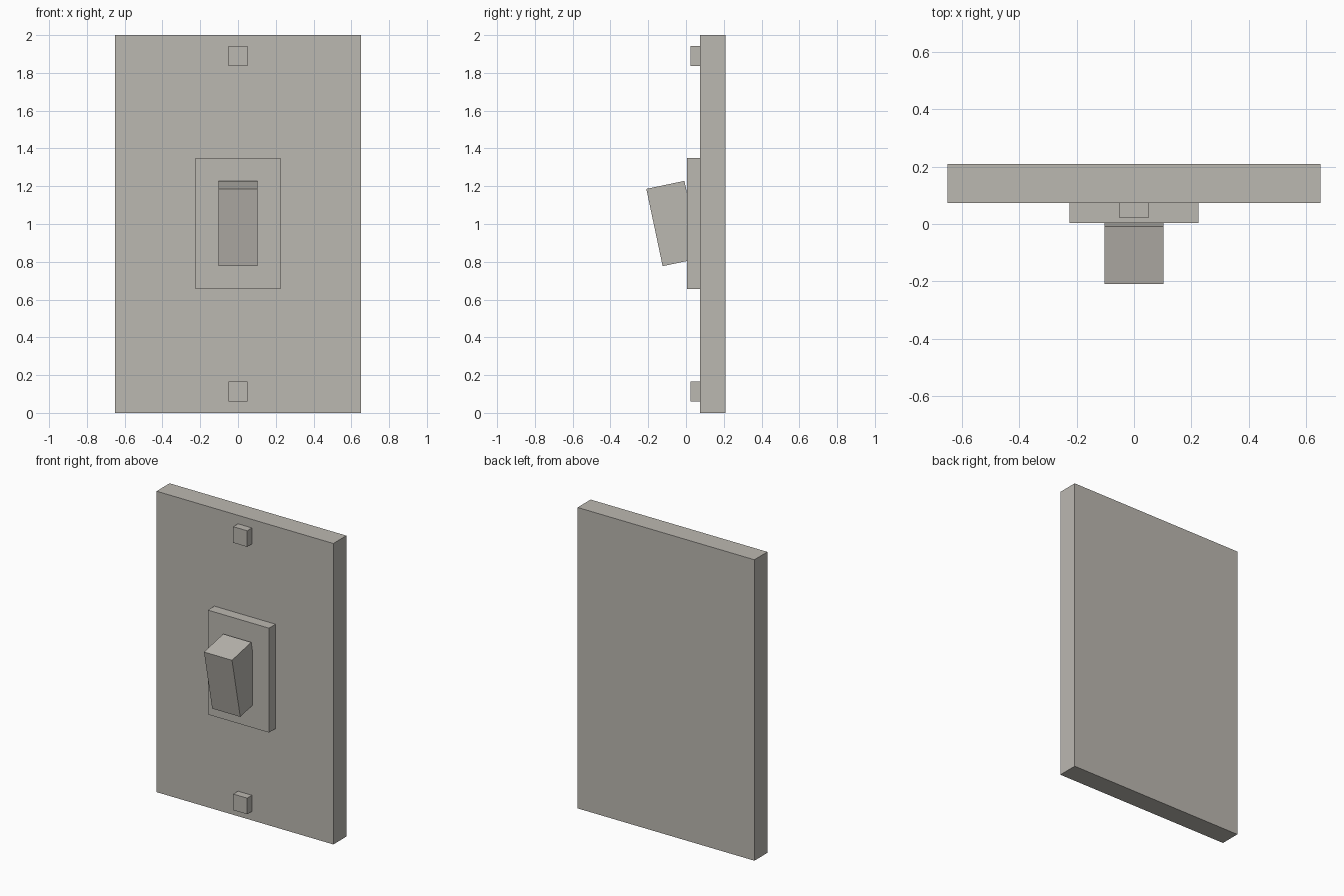
import bpy, math

if "Cube" in bpy.data.objects:
    bpy.data.objects.remove(bpy.data.objects["Cube"])

# Single warm grey finish
grey = bpy.data.materials.new("warm_grey")
grey.diffuse_color = (0.50, 0.48, 0.44, 1)
grey.use_nodes = True
grey.node_tree.nodes["Principled BSDF"].inputs["Base Color"].default_value = grey.diffuse_color


def box(name, center, size, tilt=0.0):
    """Box with the given centre and full size, tilted about x."""
    bpy.ops.mesh.primitive_cube_add(size=1, location=center, rotation=(tilt, 0, 0))
    ob = bpy.context.object
    ob.name = name
    ob.scale = size
    ob.data.materials.append(grey)
    return ob


# Wall plate
box("wall_plate", (0, 0.1415, 1.0), (1.30, 0.137, 2.0))

# Raised surround behind the toggle
box("toggle_surround", (0, 0.0385, 1.003), (0.45, 0.069, 0.694))

# Tilted rocker toggle
box("toggle", (0, -0.066, 1.0025), (0.206, 0.206, 0.418), math.radians(11.9))

# Square screw heads
for name, z in (("lower_screw", 0.113), ("upper_screw", 1.89)):
    box(name, (0, 0.0485, z), (0.103, 0.051, 0.107))
